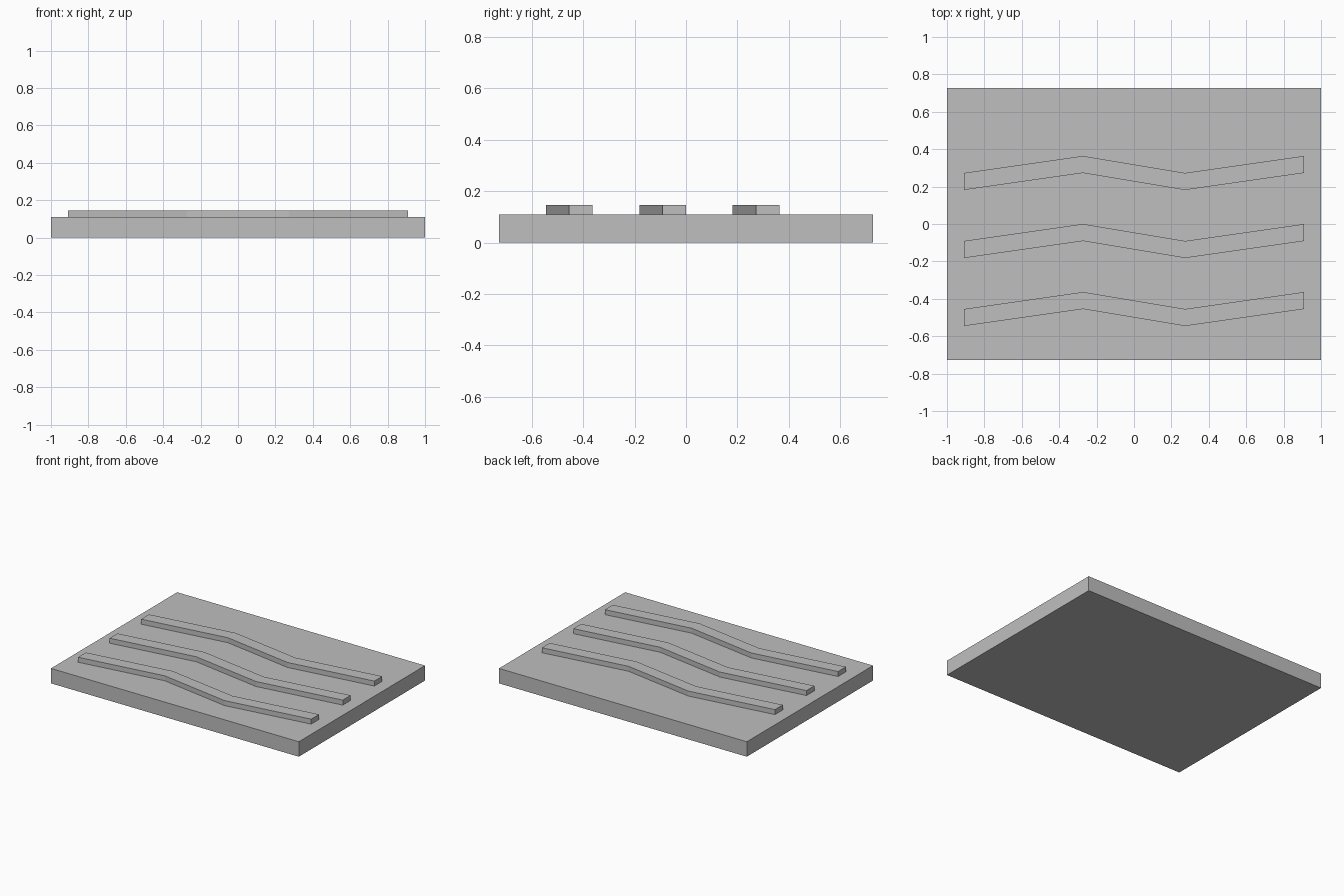
import bpy
import bmesh

cube = bpy.data.objects.get("Cube")
if cube:
    bpy.data.objects.remove(cube, do_unlink=True)

UNIT = 1 / 11  # one design unit; the slab is 22 units long

grey = bpy.data.materials.new("plain_grey")
grey.use_nodes = True
grey.diffuse_color = (0.52, 0.52, 0.52, 1)
bsdf = next(n for n in grey.node_tree.nodes if n.type == "BSDF_PRINCIPLED")
bsdf.inputs["Base Color"].default_value = grey.diffuse_color


def prism(name, outline, bottom, top):
    """Extrude a flat outline between two heights, all in design units."""
    bm = bmesh.new()
    face = bm.faces.new([bm.verts.new((x * UNIT, y * UNIT, bottom * UNIT)) for x, y in outline])
    extruded = bmesh.ops.extrude_face_region(bm, geom=[face])["geom"]
    raised = [v for v in extruded if isinstance(v, bmesh.types.BMVert)]
    bmesh.ops.translate(bm, verts=raised, vec=(0, 0, (top - bottom) * UNIT))
    bmesh.ops.recalc_face_normals(bm, faces=bm.faces)
    mesh = bpy.data.meshes.new(name)
    bm.to_mesh(mesh)
    bm.free()
    mesh.materials.append(grey)
    obj = bpy.data.objects.new(name, mesh)
    bpy.context.collection.objects.link(obj)
    return obj


# Base slab
prism("base_slab", [(-11, -8), (11, -8), (11, 8), (-11, 8)], 0, 1.2)

# Three zigzag ridges, each one unit wide, resting on the slab
zigzag = [(-10, 0), (-3, 1), (3, 0), (10, 1)]
for name, start in (("front_ridge", -6), ("middle_ridge", -2), ("back_ridge", 2)):
    lower = [(x, y + start) for x, y in zigzag]
    upper = [(x, y + 1) for x, y in reversed(lower)]
    prism(name, lower + upper, 1.2, 1.6)
